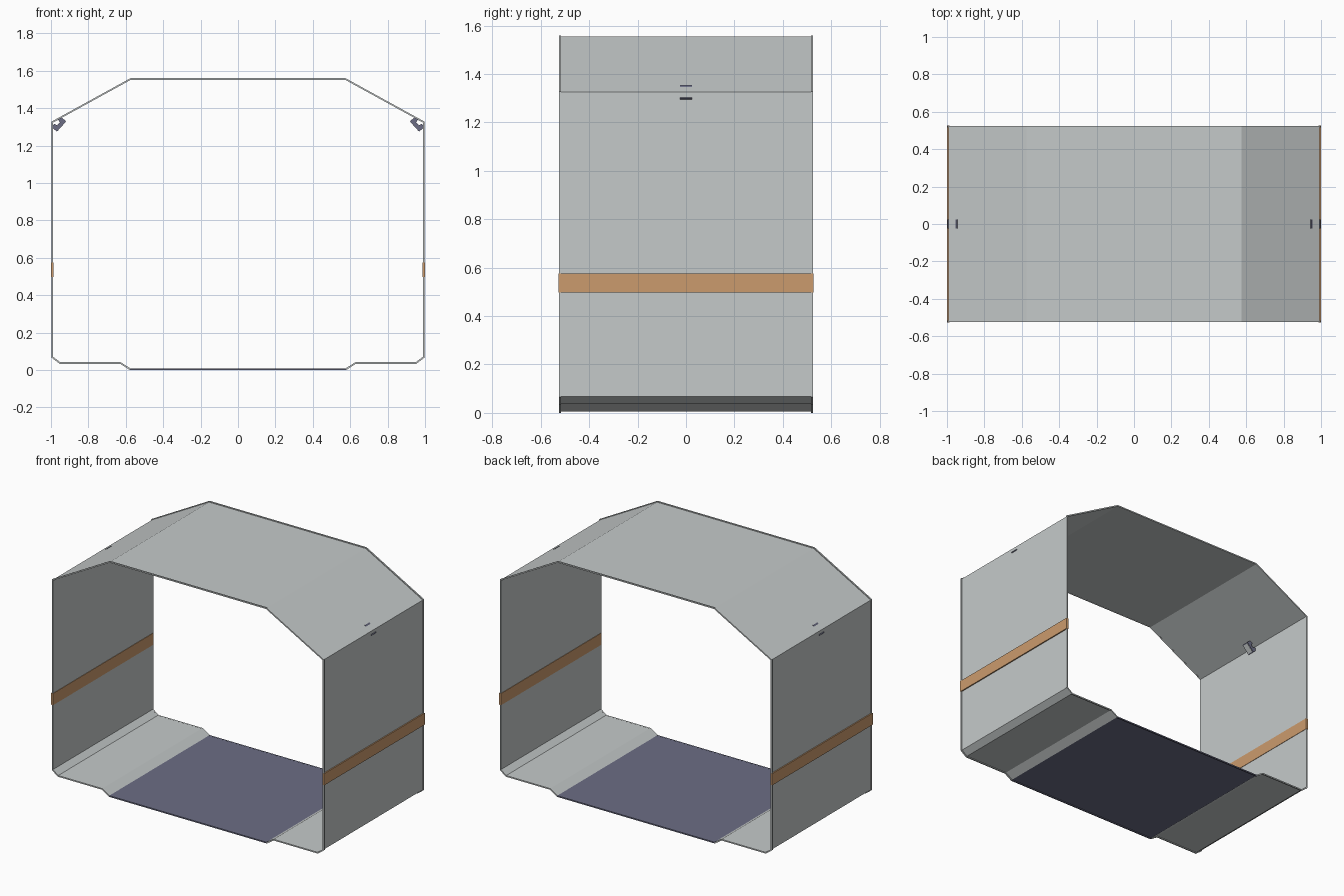
import bpy, bmesh
from mathutils import Vector

if "Cube" in bpy.data.objects:
    bpy.data.objects.remove(bpy.data.objects["Cube"])


def material(name, rgb):
    m = bpy.data.materials.new(name)
    m.diffuse_color = (*rgb, 1)
    m.use_nodes = True
    m.node_tree.nodes["Principled BSDF"].inputs["Base Color"].default_value = m.diffuse_color
    return m


GREY = material("light grey panel", (0.56, 0.59, 0.59))
SLATE = material("slate blue floor", (0.15, 0.155, 0.235))
ORANGE = material("orange stripe", (0.60, 0.33, 0.155))

# Corridor cross-section, right half from roof to floor, then mirrored
HALF = [(0.575, 1.56), (0.997, 1.328), (0.997, 0.066),
        (0.953, 0.033), (0.63, 0.033), (0.578, 0.0)]
PROFILE = HALF + [(-x, z) for x, z in reversed(HALF)]


def inset(points, d):
    """Shift a clockwise outline inward by d with mitred corners."""
    out = []
    n = len(points)
    for i in range(n):
        a, b, c = (Vector(points[(i + k) % n]) for k in (-1, 0, 1))
        e1, e2 = (b - a).normalized(), (c - b).normalized()
        n1, n2 = Vector((e1.y, -e1.x)), Vector((e2.y, -e2.x))
        out.append(b + (n1 + n2) * (d / (1 + n1.dot(n2))))
    return out


def finish(name, bm, mats):
    bmesh.ops.recalc_face_normals(bm, faces=bm.faces[:])
    me = bpy.data.meshes.new(name)
    bm.to_mesh(me)
    bm.free()
    for m in mats:
        me.materials.append(m)
    ob = bpy.data.objects.new(name, me)
    bpy.context.collection.objects.link(ob)
    return ob


def ring(name, d0, d1, y0, y1):
    """Closed tube following the profile; the low middle part is slate."""
    bm = bmesh.new()
    loops = []
    for d, y in ((d0, y0), (d0, y1), (d1, y1), (d1, y0)):
        loops.append([bm.verts.new((p[0], y, p[1])) for p in inset(PROFILE, d)])
    n = len(PROFILE)
    for k in range(4):
        a, b = loops[k], loops[(k + 1) % 4]
        for i in range(n):
            j = (i + 1) % n
            f = bm.faces.new((a[i], a[j], b[j], b[i]))
            c = f.calc_center_median()
            f.material_index = int(c.z < 0.012 and abs(c.x) < 0.3)
    return finish(name, bm, (GREY, SLATE))


def prism(name, points, y0, y1, mat):
    """Extrude an x-z outline along y."""
    bm = bmesh.new()
    f = bm.faces.new([bm.verts.new((x, y0, z)) for x, z in points])
    r = bmesh.ops.extrude_face_region(bm, geom=[f])
    vs = [v for v in r["geom"] if isinstance(v, bmesh.types.BMVert)]
    bmesh.ops.translate(bm, verts=vs, vec=(0, y1 - y0, 0))
    return finish(name, bm, (mat,))


# Corridor skin and the raised rims at both ends
ring("corridor_shell", 0.005, 0.008, -0.52, 0.52)
ring("front_rim", 0.0, 0.0085, -0.525, -0.516)
ring("back_rim", 0.0, 0.0085, 0.516, 0.525)

# Lamp axes: along the lamp face, and out toward the corner
A, T, N = Vector((0.92, 1.33)), Vector((0.67, -0.742)), Vector((0.742, 0.67))
BRACKET = [(0, 0), (0.074, 0), (0.074, 0.036), (0.052, 0.036),
           (0.048, 0.02), (0.026, 0.02), (0.022, 0.036), (0, 0.036)]
FACE = [(0.006, -0.002), (0.068, -0.002), (0.068, 0.001), (0.006, 0.001)]


def lamp_outline(points, s):
    return [(s * p.x, p.y) for p in (A + T * u + N * v for u, v in points)]


for s, side in ((1, "right"), (-1, "left")):
    # Stripe through the wall
    prism(side + "_wall_stripe",
          [(s * 0.986, 0.498), (s * 1.0, 0.498), (s * 1.0, 0.575), (s * 0.986, 0.575)],
          -0.526, 0.526, ORANGE)
    # Corner lamp with a pale face
    prism(side + "_lamp_bracket", lamp_outline(BRACKET, s), -0.024, 0.024, SLATE)
    prism(side + "_lamp_face", lamp_outline(FACE, s), -0.02, 0.02, GREY)
